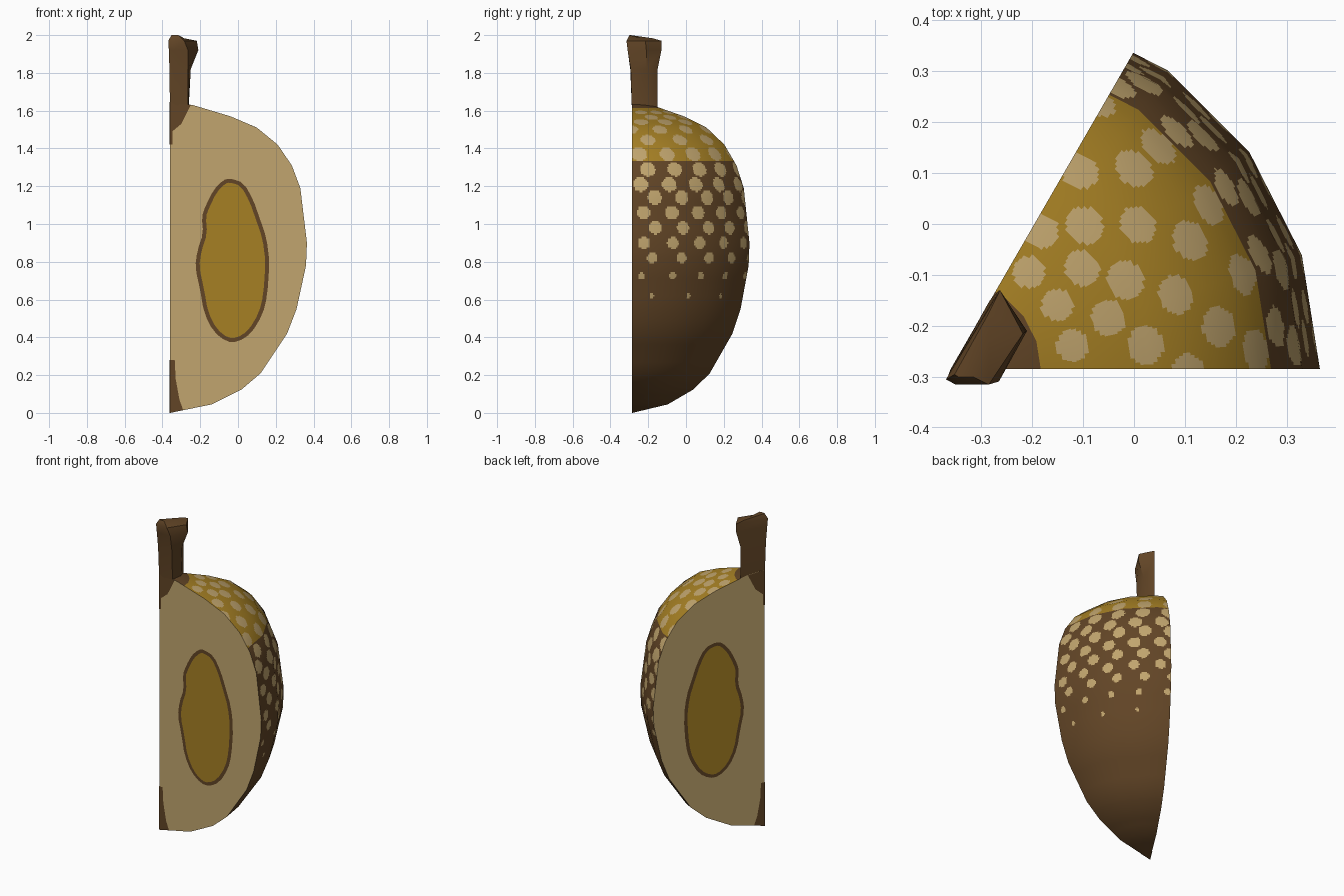
import bpy, math
from mathutils import Vector

if "Cube" in bpy.data.objects:
    bpy.data.objects.remove(bpy.data.objects["Cube"])

AX, AY = -0.36, -0.285          # core axis of the fruit
WEDGE = math.radians(60)        # slice angle
FACET = math.radians(18)        # 20-sided body


def material(name, rgb):
    lin = [((c / 255 + 0.055) / 1.055) ** 2.4 for c in rgb]
    m = bpy.data.materials.new(name)
    m.diffuse_color = (*lin, 1)
    m.use_nodes = True
    m.node_tree.nodes["Principled BSDF"].inputs["Base Color"].default_value = m.diffuse_color
    return m


BROWN = material("dark brown", (98, 69, 38))
GOLD = material("gold", (166, 128, 36))
BEIGE = material("beige", (193, 165, 110))


def make(name, verts, faces, mats):
    me = bpy.data.meshes.new(name)
    me.from_pydata(verts, [], faces)
    for m in mats:
        me.materials.append(m)
    ob = bpy.data.objects.new(name, me)
    bpy.context.collection.objects.link(ob)
    return ob


# Body profile (radius, height)
PROFILE = [Vector(p) for p in [
    (0.001, 0), (0.22, 0.045), (0.38, 0.125), (0.48, 0.21), (0.62, 0.42),
    (0.67, 0.55), (0.72, 0.78), (0.725, 0.9), (0.69, 1.19), (0.645, 1.31),
    (0.57, 1.42), (0.46, 1.51), (0.32, 1.57), (0.12, 1.63), (0.001, 1.645)]]
LENGTHS = [0]
for p, q in zip(PROFILE, PROFILE[1:]):
    LENGTHS.append(LENGTHS[-1] + (q - p).length)
TOTAL = LENGTHS[-1]


def profile_at(s):
    s = min(max(s, 0), TOTAL)
    for i in range(len(PROFILE) - 1):
        if s <= LENGTHS[i + 1]:
            t = (s - LENGTHS[i]) / (LENGTHS[i + 1] - LENGTHS[i])
            return PROFILE[i].lerp(PROFILE[i + 1], t)
    return PROFILE[-1]


def facet_scale(a):
    return math.cos(FACET / 2) / math.cos(a % FACET - FACET / 2)


def surface(r, a, z):
    r *= facet_scale(a)
    return Vector((AX + r * math.cos(a), AY + r * math.sin(a), z))


def radius_at(z):
    for p, q in zip(PROFILE, PROFILE[1:]):
        if p.y <= z <= q.y:
            return p.lerp(q, (z - p.y) / (q.y - p.y)).x


# Rows of spots: height, first angle, step, spot size
SPOT_ROWS = [
    (1.592, 11, 20, .032), (1.567, 18, 19.5, .036), (1.54, 7, 20, .038),
    (1.503, -1, 19.3, .039), (1.445, 9, 19.3, .041), (1.37, 3.5, 14.5, .042),
    (1.29, 7.4, 13, .041), (1.21, 3.8, 13, .040), (1.14, 10, 12.5, .038),
    (1.06, 5, 12.5, .037), (.98, 10, 12.3, .035), (.90, 5, 12.5, .032),
    (.82, 8.5, 13, .028), (.725, 4, 13.6, .019), (.62, 8.7, 17.5, .012)]
spots = []
for z, a, step, size in SPOT_ROWS:
    while a < 62:
        spots.append((surface(radius_at(z), math.radians(a), z), size))
        a += step

# Skin: fine grid over the faceted body, coloured by rule
ROWS, COLS = 260, 90
verts, normals, faces, mats = [], [], [], []
for i in range(ROWS + 1):
    s = TOTAL * i / ROWS
    p = profile_at(s)
    d = profile_at(s + 0.07) - profile_at(s - 0.07)
    for j in range(COLS + 1):
        a = WEDGE * j / COLS
        verts.append(surface(p.x, a, p.y))
        normals.append(Vector((d.y * math.cos(a), d.y * math.sin(a), -d.x)).normalized())
for i in range(ROWS):
    p = profile_at(TOTAL * (i + .5) / ROWS)
    near = [(c, k) for c, k in spots if abs(c.z - p.y) <= k]
    for j in range(COLS):
        k = i * (COLS + 1) + j
        quad = (k, k + 1, k + COLS + 2, k + COLS + 1)
        faces.append(quad)
        c = (verts[quad[0]] + verts[quad[2]]) / 2
        if p.y > 1.5 and p.x < 0.18:
            mats.append(0)
        elif any((c - q).length < size for q, size in near):
            mats.append(2)
        else:
            mats.append(1 if p.y > 1.33 else 0)
skin = make("skin", verts, faces, [BROWN, GOLD, BEIGE])
skin.data.polygons.foreach_set("material_index", mats)
skin.data.shade_smooth()
skin.data.normals_split_custom_set_from_vertices(normals)

# Outlines on the cut faces (distance from core, height)
PIT = [(.32, 1.242), (.39, 1.218), (.44, 1.13), (.475, 1.03), (.51, .93),
       (.527, .8), (.515, .62), (.49, .52), (.43, .42), (.36, .376),
       (.30, .376), (.23, .43), (.18, .53), (.16, .65), (.133, .77),
       (.145, .86), (.176, .95), (.168, 1.04), (.19, 1.1), (.23, 1.18), (.28, 1.232)]
CORE_TOP = [(0, 1.645), (.11, 1.63), (.06, 1.53), (.012, 1.49), (.012, 1.42), (0, 1.42)]
CORE_BOTTOM = [(0, 0), (.07, .0145), (.05, .07), (.03, .18), (.025, .28), (0, .28)]


def rounded(pts):
    out = []
    for i, p in enumerate(pts):
        p, q = Vector(p), Vector(pts[(i + 1) % len(pts)])
        out += [p.lerp(q, .25), p.lerp(q, .75)]
    return out


def inset(pts, d):
    out = []
    for i, p in enumerate(pts):
        t = (pts[(i + 1) % len(pts)] - pts[i - 1]).normalized()
        out.append(p + Vector((t.y, -t.x)) * d)
    return out


def cut_plate(name, pts, angle, lift, mat):
    out = Vector((0, -1, 0)) if angle == 0 else Vector((-math.sin(angle), math.cos(angle), 0))
    vs = [surface(p[0], angle, p[1]) + out * lift for p in pts]
    ob = make(name, vs, [list(range(len(vs)))], [mat])
    if ob.data.polygons[0].normal.dot(out) < 0:
        ob.data.flip_normals()


pit = rounded(PIT)
for side, angle in (("front", 0), ("back", WEDGE)):
    cut_plate(side + "_flesh", PROFILE, angle, 0, BEIGE)
    cut_plate(side + "_pit_rim", pit, angle, .002, BROWN)
    cut_plate(side + "_pit", inset(pit, .021), angle, .004, GOLD)
    cut_plate(side + "_core_top", CORE_TOP, angle, .002, BROWN)
    cut_plate(side + "_core_bottom", CORE_BOTTOM, angle, .002, BROWN)

# Stem: lofted rings, flat on the cut sides and flaring at the tip
RINGS = [
    (1.60, (-.36, -.285), (-.32, -.286), (-.265, -.286), (-.262, -.205), (-.282, -.15)),
    (1.82, (-.363, -.293), (-.33, -.295), (-.265, -.293), (-.25, -.21), (-.283, -.15)),
    (1.92, (-.366, -.302), (-.34, -.309), (-.265, -.309), (-.21, -.21), (-.265, -.13)),
    (1.97, (-.369, -.305), (-.35, -.315), (-.285, -.315), (-.218, -.215), (-.263, -.13)),
    (2.00, (-.352, -.295), (-.345, -.30), (-.315, -.30), (-.285, -.23), (-.285, -.175))]
sv = [(x, y, r[0] - (.017 if r[0] == 2 and y > -.25 else 0)) for r in RINGS for x, y in r[1:]]
sf = [(5 * i + j, 5 * i + (j + 1) % 5, 5 * i + 5 + (j + 1) % 5, 5 * i + 5 + j)
      for i in range(4) for j in range(5)]
stem = make("stem", sv, sf + [(4, 3, 2, 1, 0), (20, 21, 22, 23, 24)], [BROWN])
bpy.ops.object.select_all(action='DESELECT')
stem.select_set(True)
bpy.context.view_layer.objects.active = stem
bpy.ops.object.shade_smooth_by_angle(angle=math.radians(50))
